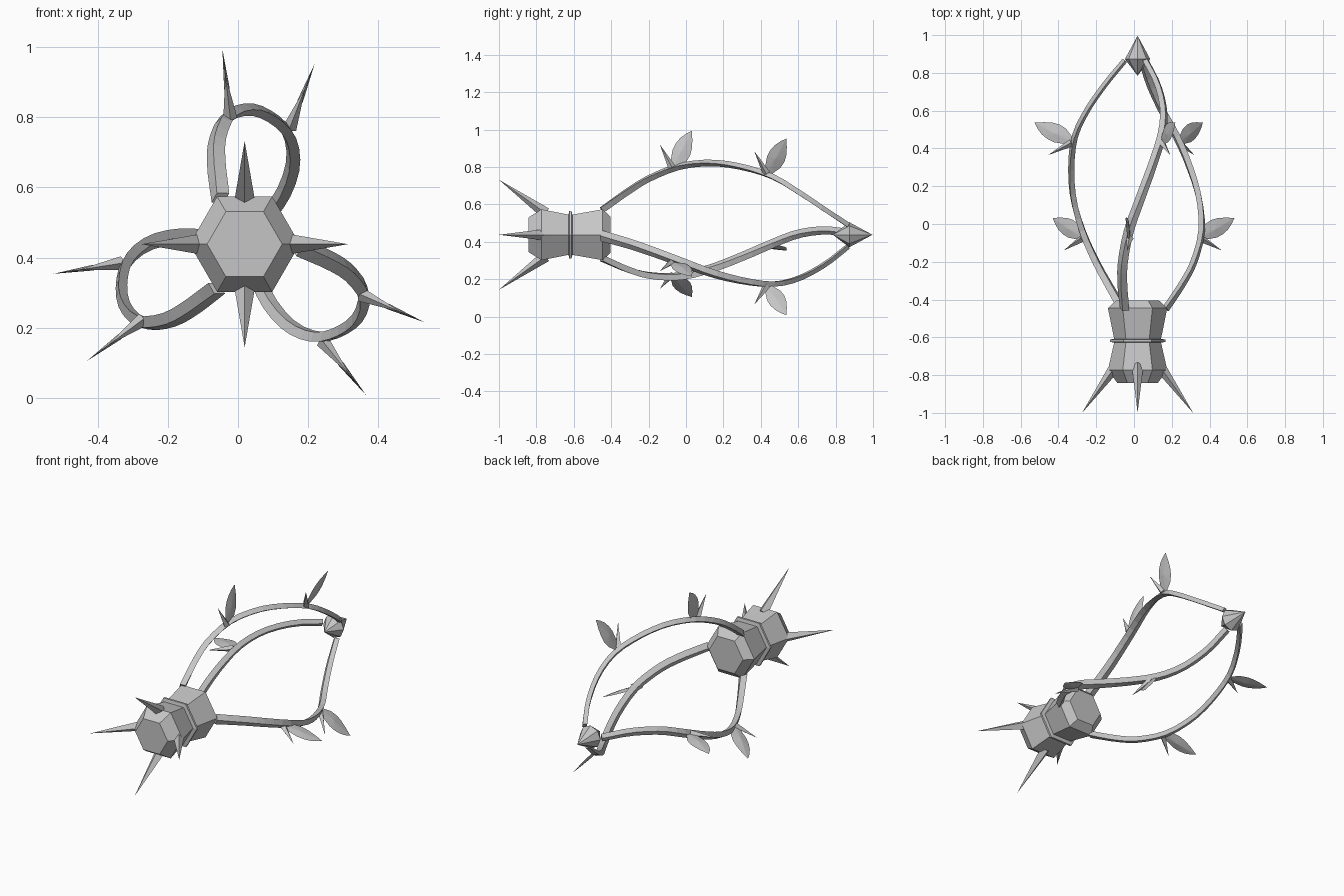
import bpy, bmesh, math
from mathutils import Vector, Matrix

if "Cube" in bpy.data.objects:
    bpy.data.objects.remove(bpy.data.objects["Cube"])

CX, CZ = 0.019, 0.438         # long axis runs along y through this point
mat = bpy.data.materials.new("grey")
mat.diffuse_color = (0.56, 0.56, 0.56, 1)
mat.use_nodes = True
mat.node_tree.nodes["Principled BSDF"].inputs["Base Color"].default_value = mat.diffuse_color


def finish(bm, name):
    bmesh.ops.recalc_face_normals(bm, faces=bm.faces)
    me = bpy.data.meshes.new(name)
    bm.to_mesh(me)
    bm.free()
    me.materials.append(mat)
    ob = bpy.data.objects.new(name, me)
    bpy.context.collection.objects.link(ob)
    return ob


def lathe(name, profile, sides, offset):
    """Turn (y, radius) pairs around the long axis; radius 0 gives a point."""
    bm = bmesh.new()
    rings = []
    for y, r in profile:
        n = sides if r > 0 else 1
        rings.append([bm.verts.new((CX + r * math.cos(offset + math.tau * i / sides), y,
                                    CZ + r * math.sin(offset + math.tau * i / sides)))
                      for i in range(n)])
    for a, b in zip(rings, rings[1:]):
        for i in range(sides):
            j = (i + 1) % sides
            quad = [a[i % len(a)], a[j % len(a)], b[j % len(b)], b[i % len(b)]]
            bm.faces.new(list(dict.fromkeys(quad)))
    for ring in (rings[0], rings[-1]):
        if len(ring) > 1:
            bm.faces.new(ring)
    return finish(bm, name)


def spike(name, base, tip, radius, side):
    """Four-sided spike with one edge pair along the given side direction."""
    base, tip = Vector(base), Vector(tip)
    d = (tip - base).normalized()
    u = (side - d * side.dot(d)).normalized()
    v = d.cross(u)
    bm = bmesh.new()
    ring = [bm.verts.new(base + radius * k) for k in (u, v, -u, -v)]
    top = bm.verts.new(tip)
    for i in range(4):
        bm.faces.new((ring[i], ring[(i + 1) % 4], top))
    bm.faces.new(ring)
    return finish(bm, name)


def radial(p):
    return Vector((p.x - CX, 0, p.z - CZ)).normalized()


def catmull(pts, t):
    i = min(int(t), len(pts) - 2)
    f = t - i
    p1, p2 = pts[i], pts[i + 1]
    p0 = pts[i - 1] if i else p1 * 2 - p2
    p3 = pts[i + 2] if i + 2 < len(pts) else p2 * 2 - p1
    return 0.5 * (2 * p1 + (p2 - p0) * f + (2 * p0 - 5 * p1 + 4 * p2 - p3) * f * f
                  + (3 * p1 - p0 - 3 * p2 + p3) * f ** 3)


def vine(name, pts):
    """Tapered diamond tube along a smooth path."""
    steps = 24
    path = [catmull(pts, (len(pts) - 1) * k / steps) for k in range(steps + 1)]
    bm = bmesh.new()
    rings = []
    for k, p in enumerate(path):
        t = (path[min(k + 1, steps)] - path[max(k - 1, 0)]).normalized()
        out = radial(p)
        out = (out - t * out.dot(t)).normalized()
        side = t.cross(out)
        s = 1 - 0.25 * k / steps
        rings.append([bm.verts.new(p + q * s) for q in
                      (out * 0.02, side * 0.029, out * -0.02, side * -0.029)])
    for a, b in zip(rings, rings[1:]):
        for i in range(4):
            j = (i + 1) % 4
            bm.faces.new((a[i], a[j], b[j], b[i]))
    bm.faces.new(rings[0])
    bm.faces.new(rings[-1])
    return finish(bm, name)


LEAF = [(0, -0.005), (0.03, -0.005), (0.075, 0.03), (0.097, 0.065), (0.106, 0.1),
        (0.109, 0.145), (0.107, 0.198), (0.075, 0.182), (0.045, 0.16), (0.02, 0.13),
        (0.003, 0.095), (-0.006, 0.04)]


def leaf(name, base):
    """Thin pointed leaf standing outward, ridged on both sides."""
    out = radial(base)
    y = Vector((0, 1, 0))
    n = out.cross(y)
    bm = bmesh.new()
    rim = [bm.verts.new(base + y * a + out * b) for a, b in LEAF]
    for h in (0.008, -0.008):
        mid = bm.verts.new(base + y * 0.048 + out * 0.085 + n * h)
        for i in range(len(rim)):
            bm.faces.new((rim[i], rim[(i + 1) % len(rim)], mid))
    return finish(bm, name)


# Hexagonal hub, thin collar around its waist, and pointed rear tip
lathe("hub", [(-0.842, 0.107), (-0.773, 0.157), (-0.618, 0.122),
              (-0.446, 0.157), (-0.404, 0.112)], 6, 0)
lathe("hub_collar", [(-0.63, 0.115), (-0.624, 0.147), (-0.612, 0.147),
                     (-0.606, 0.115)], 6, 0)
lathe("rear_tip", [(0.785, 0), (0.873, 0.067), (0.997, 0)], 8, 0)

# Four front spikes
for i in range(4):
    a = i * math.pi / 2
    d = Vector((math.cos(a), 0, math.sin(a)))
    c = Vector((CX, 0, CZ))
    spike(f"front_spike_{i + 1}", c + d * 0.115 + Vector((0, -0.75, 0)),
          c + d * 0.294 + Vector((0, -1.0, 0)), 0.031, d.cross(Vector((0, 1, 0))))

# Three spiralling vines, each with two leaves and two thorns
PATH = [(-0.05, -0.45, 0.57), (-0.062, -0.31, 0.67), (-0.058, -0.195, 0.74),
        (-0.027, -0.035, 0.803), (0.035, 0.14, 0.822), (0.097, 0.31, 0.798),
        (0.145, 0.465, 0.748), (0.157, 0.6, 0.668), (0.125, 0.74, 0.575),
        (0.062, 0.865, 0.492)]
SPROUTS = [(-0.022, -0.075, 0.797), (0.147, 0.43, 0.768)]
pivot = Matrix.Translation((CX, 0, CZ))
for i in range(3):
    turn = pivot @ Matrix.Rotation(math.tau * i / 3, 4, 'Y') @ pivot.inverted()
    vine(f"vine_{i + 1}", [turn @ Vector(p) for p in PATH])
    for j, s in enumerate(SPROUTS):
        b = turn @ Vector(s)
        out = radial(b)
        leaf(f"leaf_{i + 1}_{j + 1}", b)
        spike(f"thorn_{i + 1}_{j + 1}", b, b + out * 0.125 + Vector((0, -0.065, 0)),
              0.02, out.cross(Vector((0, 1, 0))))
